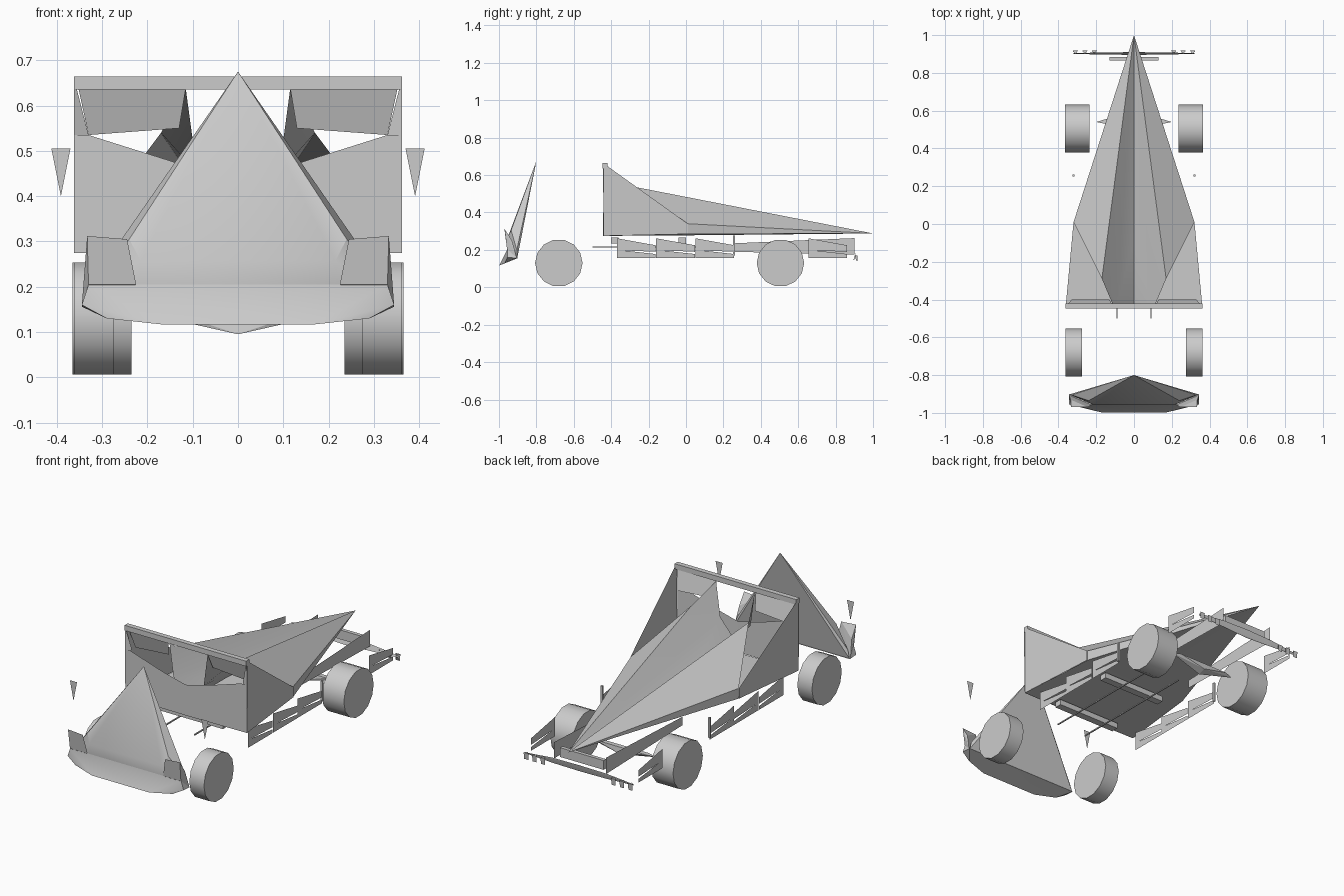
import bpy, bmesh, math
from mathutils import Vector

if "Cube" in bpy.data.objects:
    bpy.data.objects.remove(bpy.data.objects["Cube"])


def finish(name, bm, smooth=None):
    bmesh.ops.recalc_face_normals(bm, faces=bm.faces)
    me = bpy.data.meshes.new(name)
    bm.to_mesh(me)
    bm.free()
    ob = bpy.data.objects.new(name, me)
    bpy.context.collection.objects.link(ob)
    if smooth:
        bpy.context.view_layer.objects.active = ob
        ob.select_set(True)
        bpy.ops.object.shade_smooth_by_angle(angle=math.radians(smooth))
        ob.select_set(False)
    return ob


def sheet(name, polys, mirror=True, smooth=None):
    """Flat polygons, optionally mirrored across x = 0."""
    bm = bmesh.new()
    for p in polys:
        for s in ((1, -1) if mirror else (1,)):
            bm.faces.new([bm.verts.new((s * x, y, z)) for x, y, z in p])
    bmesh.ops.remove_doubles(bm, verts=bm.verts, dist=0.0005)
    return finish(name, bm, smooth)


def hull(name, pts, mirror=True, smooth=None):
    """Convex solid around points, mirrored across x = 0."""
    bm = bmesh.new()
    allp = {(s * x, y, z) for x, y, z in pts for s in ((1, -1) if mirror else (1,))}
    for p in sorted(allp):
        bm.verts.new(p)
    r = bmesh.ops.convex_hull(bm, input=bm.verts)
    bmesh.ops.delete(bm, geom=[v for v in bm.verts if not v.link_faces], context='VERTS')
    bmesh.ops.dissolve_limit(bm, angle_limit=0.02, verts=bm.verts, edges=bm.edges)
    return finish(name, bm, smooth)


def box(name, a, b):
    return hull(name, [(x, y, z) for x in (a[0], b[0]) for y in (a[1], b[1])
                       for z in (a[2], b[2])], mirror=False)


def wheel(name, x0, x1, y, r):
    bpy.ops.mesh.primitive_cylinder_add(vertices=14, radius=r, depth=abs(x1 - x0),
                                        location=((x0 + x1) / 2, y, r + 0.003),
                                        rotation=(0, math.pi / 2, 0))
    ob = bpy.context.object
    ob.name = name
    bpy.ops.object.shade_smooth_by_angle(angle=math.radians(40))
    ob.select_set(False)


# Wheels
for s, side in ((1, "right"), (-1, "left")):
    wheel("narrow_wheel_" + side, s * 0.275, s * 0.362, -0.68, 0.127)
    wheel("wide_wheel_" + side, s * 0.235, s * 0.365, 0.505, 0.127)

# Long pointed body: flanks, raised ridges and sunken centre
N = (0, 1.0, 0.288)
A, A2 = (0.32, 0.01, 0.34), (0.32, 0.01, 0.285)
K, P = (0.17, -0.29, 0.54), (0.115, -0.42, 0.635)
V, C, M = (0.09, -0.42, 0.45), (0, -0.42, 0.345), (0, -0.1, 0.345)
sheet("body", [[N, A, K], [N, K, P, V], [N, V, M], [M, V, C], [N, A, A2]], smooth=35)

# Floor under the body
E = (0.362, -0.44, 0.275)
sheet("floor", [[N, A2, (0, 0.01, 0.278)], [(0, 0.01, 0.278), A2, E, (0, -0.44, 0.275)]])

# Side fins, end wall, top beam and hanging flaps
T = (0.362, -0.44, 0.662)
sheet("side_fin", [[T, (0.322, 0.01, 0.34), (0.322, 0.01, 0.285), E]])
sheet("end_wall", [[E, (0.362, -0.445, 0.535), (0.33, -0.445, 0.535),
                    (0.14, -0.445, 0.475), (0, -0.445, 0.44), (0, -0.445, 0.275)]])
sheet("wall_edge", [[(0.362, -0.445, 0.5), (0.362, -0.445, 0.66),
                     (0.33, -0.43, 0.535)]])
box("top_beam", (-0.362, -0.447, 0.636), (0.362, -0.42, 0.664))
sheet("flap", [[(0.355, -0.43, 0.65), (0.33, -0.40, 0.535),
                (0.13, -0.40, 0.55), (0.115, -0.43, 0.64)]])

# Upright shield with its lower tray and corner pods
APEX = (0, -0.80, 0.675)
hull("shield", [APEX, (0.24, -0.935, 0.305), (0.215, -0.957, 0.257), (0.22, -0.955, 0.205),
                (0.33, -0.905, 0.2), (0.342, -0.902, 0.157)], smooth=25)
hull("lower_tray", [(0.33, -0.955, 0.205), (0.345, -0.9, 0.156), (0.345, -0.955, 0.16),
                    (0.17, -0.998, 0.117), (0.29, -0.968, 0.13), (0.24, -0.9, 0.157)], smooth=30)
for s, side in ((1, "right"), (-1, "left")):
    hull("corner_pod_" + side,
         [(s * x, y, z) for x, y, z in
          ((0.245, -0.97, 0.305), (0.333, -0.97, 0.312), (0.33, -0.957, 0.205),
           (0.225, -0.957, 0.205), (0.345, -0.905, 0.157), (0.335, -0.93, 0.25))], mirror=False)

# Small hanging mirrors beside the shield
sheet("mirror", [[(0.37, -0.84, 0.505), (0.412, -0.84, 0.505), (0.391, -0.84, 0.40)]])

# Notched boards along each side
def notched(y0, y1, x=0.32):
    a, d = y0, y1 - y0
    return [[(x, a, 0.158), (x, y1, 0.158), (x, y1, 0.178), (x, a + 0.12 * d, 0.198), (x, a, 0.2)],
            [(x, a, 0.2), (x, a + 0.12 * d, 0.198), (x, y1, 0.19), (x, y1, 0.225), (x, a, 0.262)]]


side = []
for y0 in (-0.37, -0.16, 0.05):
    side += notched(y0, y0 + 0.207)
sheet("side_board", side)
sheet("tip_side_board", notched(0.655, 0.86))

# Long inner boards below the nose and their posts
sheet("inner_board", [[(0.155, 0.25, 0.19), (0.155, 0.9, 0.175),
                       (0.155, 0.9, 0.263), (0.155, 0.25, 0.235)]])
for s in (1, -1):
    box("board_post", (s * 0.315, 0.252, 0.17), (s * 0.325, 0.262, 0.278))

# Suspension wedge, cross bars and rods below the floor
hull("suspension", [(0, 0.52, 0.095), (0, 0.56, 0.11), (0.15, 0.555, 0.145),
                    (0.15, 0.53, 0.145), (0.2, 0.54, 0.14)])
for y in (-0.38, -0.02):
    box("cross_bar", (-0.19, y - 0.02, 0.235), (0.19, y + 0.02, 0.265))
for s in (1, -1):
    box("floor_rod", (s * 0.09 - 0.003, -0.5, 0.212), (s * 0.09 + 0.003, 0.25, 0.218))

# Tip wing: tapering blade, centre block and small teeth
hull("tip_wing", [(0, 0.895, 0.145), (0, 0.91, 0.185), (0.16, 0.9, 0.15),
                  (0.16, 0.908, 0.182), (0.32, 0.9, 0.158), (0.32, 0.905, 0.166)])
box("wing_block", (-0.13, 0.865, 0.185), (0.13, 0.885, 0.235))
for x in (0.21, 0.26, 0.31):
    for s in (1, -1):
        hull("wing_tooth", [(s * (x - 0.014), 0.918, 0.17), (s * (x + 0.014), 0.918, 0.17),
                            (s * x, 0.9, 0.17), (s * (x - 0.012), 0.915, 0.135),
                            (s * (x + 0.012), 0.915, 0.135)], mirror=False)
